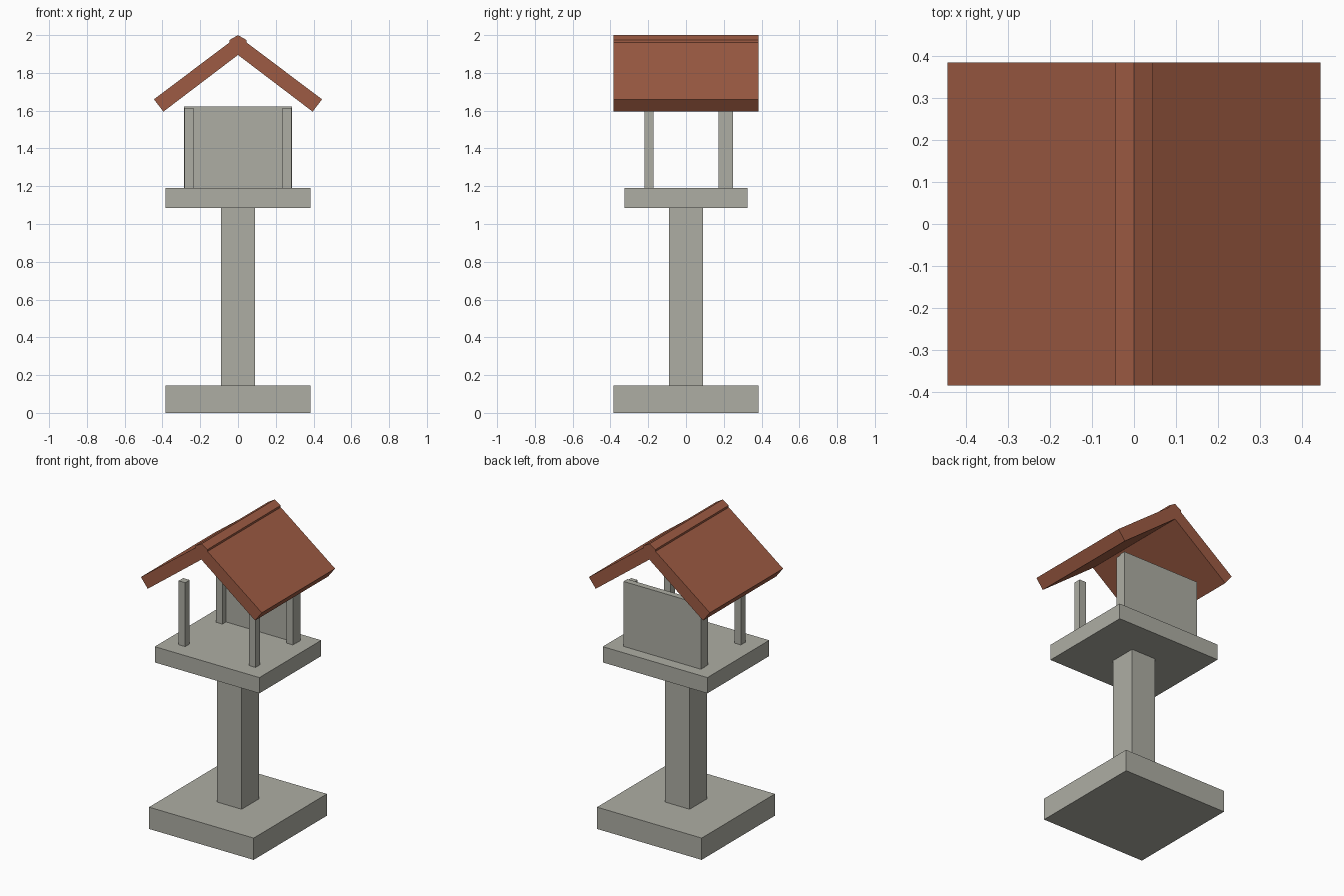
import bpy
import bmesh
import math

cube = bpy.data.objects.get("Cube")
if cube:
    bpy.data.objects.remove(cube, do_unlink=True)


def make_material(name, rgb):
    mat = bpy.data.materials.new(name)
    mat.use_nodes = True
    color = (*rgb, 1.0)
    mat.diffuse_color = color
    mat.node_tree.nodes["Principled BSDF"].inputs["Base Color"].default_value = color
    return mat


stone = make_material("stone grey", (0.42, 0.42, 0.37))
tile = make_material("roof brown", (0.34, 0.105, 0.056))


def finish(name, bm, mat):
    bmesh.ops.recalc_face_normals(bm, faces=bm.faces)
    mesh = bpy.data.meshes.new(name)
    bm.to_mesh(mesh)
    bm.free()
    mesh.materials.append(mat)
    obj = bpy.data.objects.new(name, mesh)
    bpy.context.collection.objects.link(obj)
    return obj


def box(name, xs, ys, zs, mat=stone):
    """Box given by its lower and upper limit on each axis."""
    bm = bmesh.new()
    bmesh.ops.create_cube(bm, size=1)
    for v in bm.verts:
        for i, (low, high) in enumerate((xs, ys, zs)):
            v.co[i] = high if v.co[i] > 0 else low
    return finish(name, bm, mat)


def prism(name, profile, half_depth, mat):
    """Extrude an x-z profile symmetrically along y."""
    bm = bmesh.new()
    face = bm.faces.new([bm.verts.new((x, -half_depth, z)) for x, z in profile])
    side = bmesh.ops.extrude_face_region(bm, geom=[face])
    verts = [g for g in side["geom"] if isinstance(g, bmesh.types.BMVert)]
    bmesh.ops.translate(bm, verts=verts, vec=(0, 2 * half_depth, 0))
    return finish(name, bm, mat)


# Base, pillar and feeding platform
box("base", (-0.385, 0.385), (-0.385, 0.385), (0, 0.145))
box("pillar", (-0.09, 0.09), (-0.09, 0.09), (0.145, 1.085))
box("platform", (-0.385, 0.385), (-0.325, 0.325), (1.085, 1.19))

# Corner posts and the back wall behind them
for side, sx in (("left", 1), ("right", -1)):
    for end, sy in (("front", -1), ("back", 1)):
        box(f"{end}_{side}_post", sorted((sx * 0.235, sx * 0.283)),
            sorted((sy * 0.172, sy * 0.22)), (1.19, 1.615))
box("back_wall", (-0.285, 0.285), (0.21, 0.25), (1.19, 1.622))

# Roof: one slab mirrored about the ridge
slab = [(0, 1.995), (0.445, 1.66), (0.395, 1.595), (0, 1.895)]
for side, sx in (("left", 1), ("right", -1)):
    prism(f"{side}_roof_slab", [(sx * x, z) for x, z in slab], 0.385, tile)

# Six-sided ridge cap
radius = 0.052
cap = [(radius * math.sin(i * math.pi / 3), 2 - radius + radius * math.cos(i * math.pi / 3))
       for i in range(6)]
prism("ridge_cap", cap, 0.385, tile)
